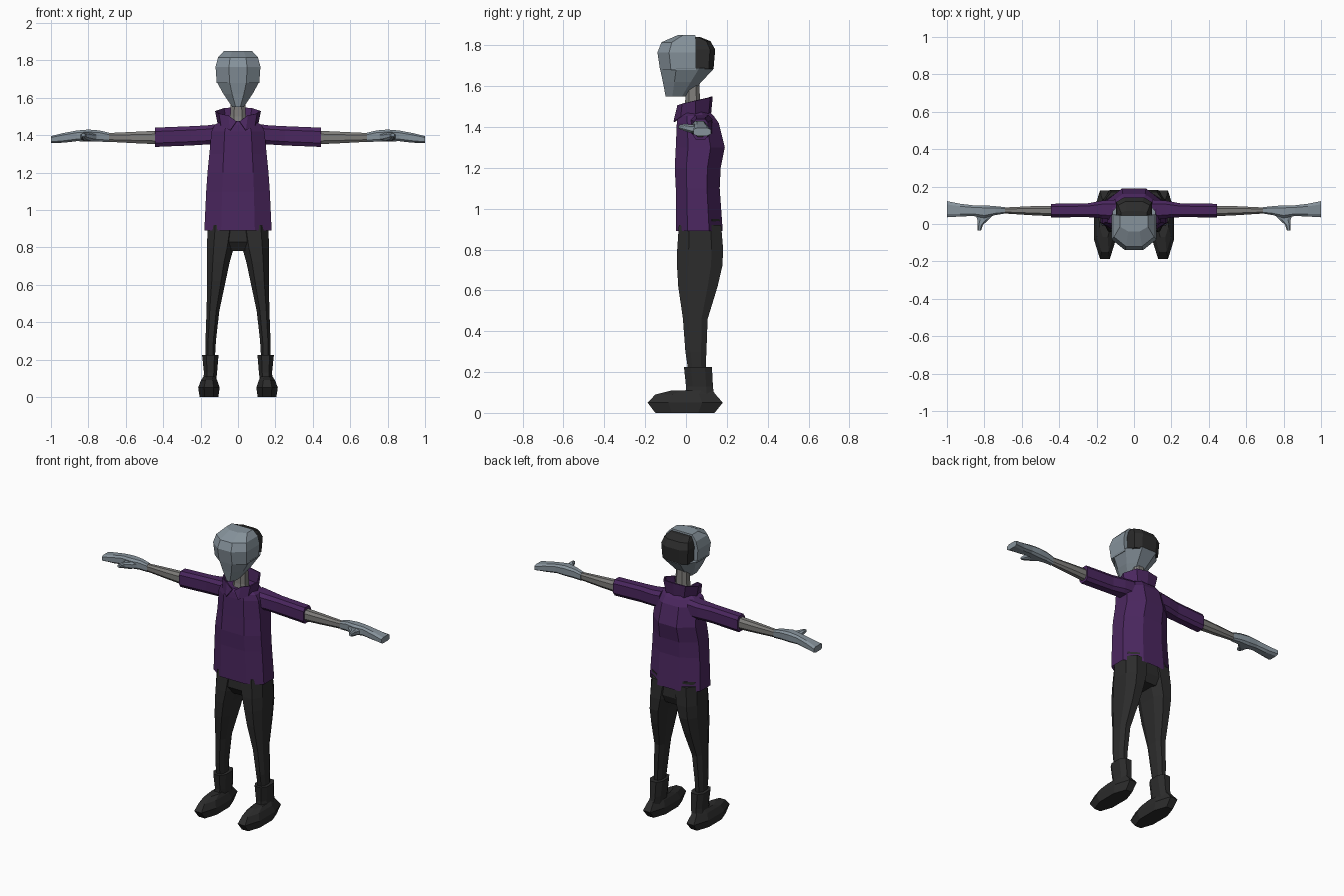
import bpy, bmesh


def material(name, r, g, b):
    m = bpy.data.materials.new(name)
    m.diffuse_color = (r, g, b, 1)
    return m


PURPLE = material("purple_cloth", 0.07, 0.02, 0.115)
BLACK = material("black_cloth", 0.025, 0.025, 0.025)
STEEL = material("steel_blue", 0.24, 0.29, 0.33)
GREY = material("warm_grey", 0.21, 0.205, 0.195)


def finish(name, bm, mat, mirror):
    bmesh.ops.remove_doubles(bm, verts=bm.verts, dist=0.0005)
    bmesh.ops.recalc_face_normals(bm, faces=bm.faces)
    me = bpy.data.meshes.new(name)
    bm.to_mesh(me)
    bm.free()
    me.materials.append(mat)
    ob = bpy.data.objects.new(name, me)
    bpy.context.collection.objects.link(ob)
    if mirror:
        ob.modifiers.new("Mirror", 'MIRROR').use_mirror_merge = True
    return ob


def loft(name, axis, rings, mat, mirror=False, cf=0.5, cb=0.5, open_start=False):
    """Skin chamfered-box rings (t, a0, a1, b0, b1) stacked along an axis.
    cf / cb: how much of each side stays straight on the low / high b side."""
    unit = [(-cf, -1), (cf, -1), (1, -cf), (1, cb), (cb, 1), (-cb, 1), (-1, cb), (-1, -cf)]
    bm = bmesh.new()
    loops = []
    for t, a0, a1, b0, b1 in rings:
        loop = []
        for u, v in unit:
            a = (a0 + a1) / 2 + u * (a1 - a0) / 2
            b = (b0 + b1) / 2 + v * (b1 - b0) / 2
            co = {'x': (t, a, b), 'y': (a, t, b), 'z': (a, b, t)}[axis]
            loop.append(bm.verts.new(co))
        loops.append(loop)
    for lo, hi in zip(loops, loops[1:]):
        for i in range(8):
            j = (i + 1) % 8
            bm.faces.new((lo[i], lo[j], hi[j], hi[i]))
    if not open_start:
        bm.faces.new(loops[0][::-1])
    bm.faces.new(loops[-1])
    return finish(name, bm, mat, mirror)


def upright(name, rows, mat, **kw):
    """Centred loft along z from (z, half width, y front, y back)."""
    return loft(name, 'z', [(z, -w, w, f, b) for z, w, f, b in rows], mat, **kw)


# Head: jaw wedge running back to a ledge, then the face shell above
upright("jaw", [(1.55, .03, -.10, .01), (1.62, .078, -.113, .075),
                (1.69, .116, -.128, .14)], STEEL, cf=.4, cb=.45)
upright("face_shell", [(1.68, .114, -.127, .05), (1.765, .12, -.14, .05),
                       (1.815, .107, -.12, .05), (1.85, .075, -.04, .045)],
        STEEL, cf=.4, cb=1)
upright("back_panel", [(1.685, .09, .03, .135), (1.78, .095, .03, .143),
                       (1.82, .085, .03, .12), (1.84, .07, .03, .07)],
        BLACK, cf=1, cb=.55)
upright("neck", [(1.42, .05, -.02, .08), (1.50, .042, -.005, .07),
                 (1.62, .036, 0, .065)], GREY)

# Shirt body, open at the hem
upright("shirt", [(.89, .18, -.05, .18), (1.1, .17, -.05, .165), (1.2, .163, -.055, .17),
                  (1.3, .153, -.05, .19), (1.42, .142, -.045, .16),
                  (1.455, .125, -.04, .135), (1.475, .09, -.03, .115)],
        PURPLE, cf=.5, cb=.42, open_start=True)

# Collar: open band with pointed front flaps
lower = [(0, .115, 1.465), (.06, .105, 1.465), (.10, .045, 1.455), (.085, -.02, 1.45),
         (.04, -.054, 1.425), (.04, -.054, 1.425)]
upper = [(0, .123, 1.55), (.075, .112, 1.545), (.115, .045, 1.53), (.095, -.015, 1.515),
         (.05, -.035, 1.505), (.008, -.042, 1.472)]
bm = bmesh.new()
lo = [bm.verts.new(p) for p in lower]
up = [bm.verts.new(p) for p in upper]
for i in range(4):
    bm.faces.new((lo[i], lo[i + 1], up[i + 1], up[i]))
bm.faces.new((lo[4], up[5], up[4]))
collar = finish("collar", bm, PURPLE, True)
collar.modifiers.new("Thickness", 'SOLIDIFY').thickness = 0.008

# Arms
loft("sleeve", 'x', [(.10, .02, .13, 1.35, 1.46), (.17, .03, .125, 1.35, 1.452),
                     (.25, .037, .11, 1.345, 1.448), (.445, .035, .108, 1.337, 1.44)],
     PURPLE, mirror=True, cf=.6, cb=.6)
loft("forearm", 'x', [(.40, .04, .098, 1.35, 1.425), (.55, .047, .095, 1.357, 1.418),
                      (.72, .058, .087, 1.366, 1.41)], GREY, mirror=True)
loft("hand", 'x', [(.69, .056, .09, 1.362, 1.413), (.74, .048, .095, 1.366, 1.425),
                   (.80, .032, .10, 1.365, 1.43), (.86, .043, .10, 1.368, 1.425),
                   (.93, .04, .108, 1.36, 1.412), (1.0, .036, .122, 1.357, 1.395)],
     STEEL, mirror=True, cf=.6, cb=.6)
loft("thumb", 'y', [(.06, .74, .85, 1.368, 1.412), (.025, .775, .838, 1.37, 1.412),
                    (-.005, .808, .837, 1.38, 1.415), (-.036, .818, .838, 1.392, 1.41)],
     STEEL, mirror=True)

# Trousers
upright("hips", [(.78, .06, 0, .15), (.83, .14, -.035, .172), (.95, .155, -.03, .165)],
        BLACK, cf=.6, cb=.6)
loft("trouser_leg", 'z', [(.18, .125, .172, .015, .095), (.30, .118, .174, -.003, .10),
                          (.46, .10, .168, -.015, .106), (.62, .066, .165, -.038, .155),
                          (.72, .045, .165, -.044, .178), (.80, .022, .166, -.043, .182),
                          (.92, 0, .162, -.035, .172)], BLACK, mirror=True)

# Boots
loft("boot_shaft", 'z', [(.06, .12, .188, -.005, .14), (.13, .112, .182, .0, .132),
                         (.225, .104, .192, -.01, .127)], BLACK, mirror=True)
loft("boot_foot", 'z', [(0, .105, .205, -.15, .14), (.05, .098, .213, -.188, .18),
                        (.09, .112, .198, -.15, .145), (.11, .124, .184, -.07, .13)],
     BLACK, mirror=True, cf=.45, cb=.45)
